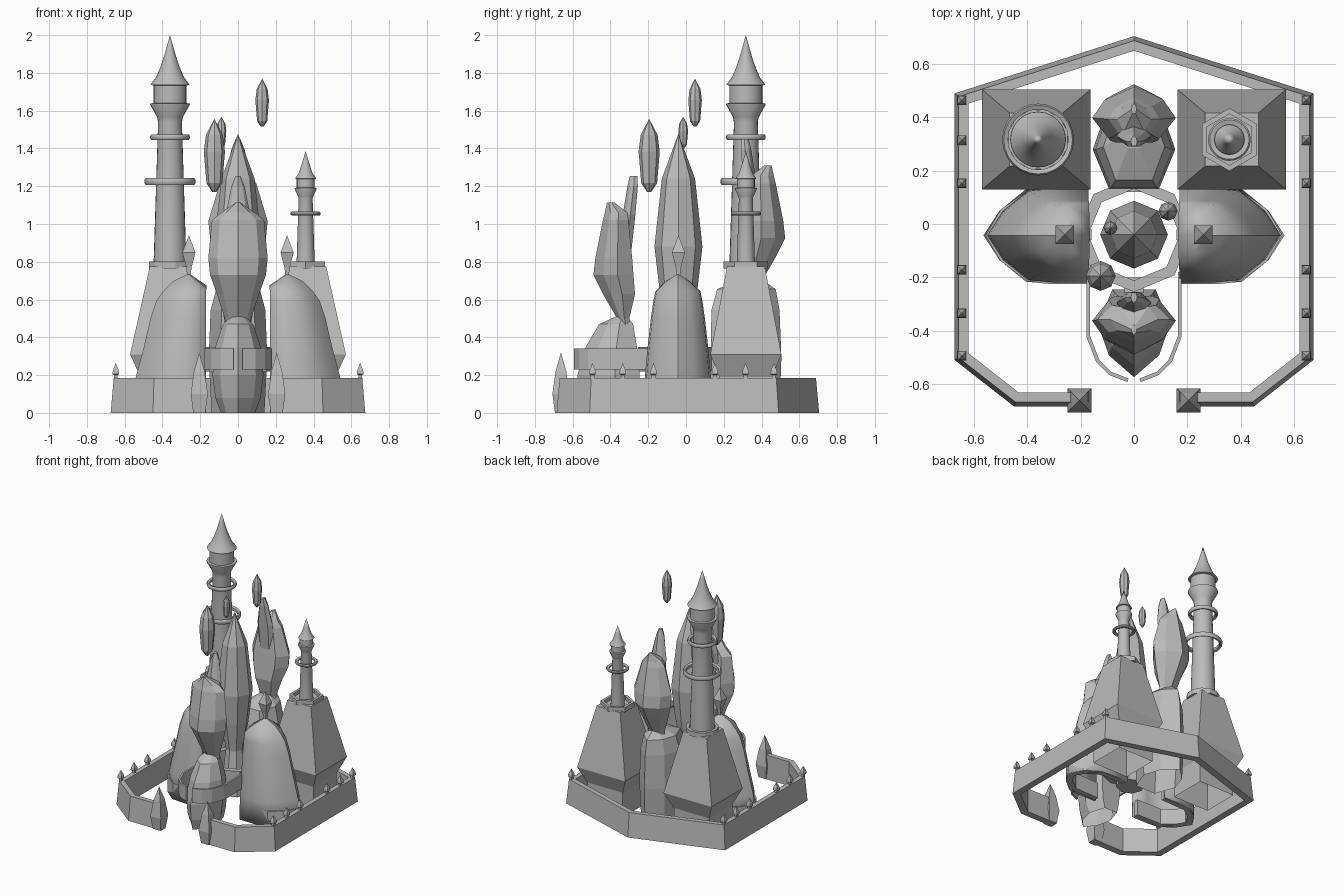
import bpy, bmesh, math
from mathutils import Vector

if "Cube" in bpy.data.objects:
    bpy.data.objects.remove(bpy.data.objects["Cube"])

stone = bpy.data.materials.new("grey_stone")
stone.diffuse_color = (0.5, 0.5, 0.5, 1)
stone.use_nodes = True
stone.node_tree.nodes["Principled BSDF"].inputs["Base Color"].default_value = stone.diffuse_color


def loft(name, rows, closed=True, cap=(True, True), loop=False, smooth=False):
    """Skin a list of point rows; closed joins each row, loop joins last row to first."""
    bm = bmesh.new()
    vs = [[bm.verts.new(p) for p in r] for r in rows]
    n = len(rows[0])
    pairs = list(zip(vs, vs[1:])) + ([(vs[-1], vs[0])] if loop else [])
    for a, b in pairs:
        for i in range(n if closed else n - 1):
            j = (i + 1) % n
            bm.faces.new((a[i], a[j], b[j], b[i]))
    for wanted, ring in zip(cap, (vs[0], vs[-1])):
        if wanted:
            bm.faces.new(ring)
    bmesh.ops.remove_doubles(bm, verts=bm.verts, dist=0.0005)
    bmesh.ops.recalc_face_normals(bm, faces=bm.faces)
    me = bpy.data.meshes.new(name)
    bm.to_mesh(me)
    bm.free()
    me.materials.append(stone)
    ob = bpy.data.objects.new(name, me)
    bpy.context.collection.objects.link(ob)
    if smooth:
        bpy.ops.object.select_all(action='DESELECT')
        ob.select_set(True)
        bpy.context.view_layer.objects.active = ob
        bpy.ops.object.shade_smooth_by_angle(angle=math.radians(35))
    return ob


def ngon(x, y, z, r, n, phase=0.0):
    return [(x + r * math.cos(phase + math.tau * i / n),
             y + r * math.sin(phase + math.tau * i / n), z) for i in range(n)]


def lathe(name, x, y, prof, n=24, phase=0.0, loop=False, smooth=False):
    rows = [ngon(x, y, z, max(r, 0.0001), n, phase) for r, z in prof]
    return loft(name, rows, cap=(not loop, not loop), loop=loop, smooth=smooth)


def rect(x, y, z, hx, hy):
    return [(x - hx, y - hy, z), (x + hx, y - hy, z), (x + hx, y + hy, z), (x - hx, y + hy, z)]


def box(name, x, y, z0, z1, hx, hy):
    return loft(name, [rect(x, y, z0, hx, hy), rect(x, y, z1, hx, hy)])


def sweep(name, path, section):
    """Mitred sweep; section is (distance to the right of the path, height)."""
    pts = [Vector(p) for p in path]
    rows = []
    for i, p in enumerate(pts):
        d = [(b - a).normalized() for a, b in zip(pts[max(i - 1, 0):i + 2], pts[max(i - 1, 0) + 1:i + 2])]
        ns = [Vector((v.y, -v.x)) for v in d]
        m = sum(ns, Vector((0, 0))).normalized()
        m /= m.dot(ns[0])
        rows.append([(p.x + m.x * o, p.y + m.y * o, z) for o, z in section])
    return loft(name, rows)


# Perimeter wall with open gate
half = [(-.17, -.685), (-.45, -.685), (-.674, -.51), (-.674, .49)]
path = half + [(0, .705)] + [(-x, y) for x, y in reversed(half)]
sweep("perimeter_wall", path, [(0, 0), (.016, .185), (.052, .185), (.052, 0)])

for s in (-1, 1):
    # Gate posts and wall spikes
    lathe("gate_post", s * .205, -.662,
          [(.045, 0), (.064, .1), (.04, .22), (0, .32)], 4, math.pi / 4)
    for y in (.465, .315, .153, -.172, -.335, -.495):
        lathe("wall_spike", s * .647, y,
              [(.014, .18), (.014, .2), (.025, .205), (.022, .225), (0, .265)], 4, math.pi / 4)

    # Flared square tower bases, open underneath
    loft("tower_base", [rect(s * .367, .317, z, hx, hy) for z, hx, hy in
                        ((0, .15, .14), (.19, .15, .14), (.31, .204, .188), (.775, .1, .1))],
         cap=(False, True))

    # Pointed hood shells at the sides
    rows = []
    for z, tip, w in ((0, .557, .175), (.18, .535, .168), (.35, .49, .152), (.5, .455, .135),
                      (.59, .425, .122), (.64, .39, .112), (.69, .34, .06)):
        prof = [(0, 1), (.35, 1), (.6, .95), (.85, .5), (1, 0)]
        pts = [(.17 + f * (tip - .17), -g * w) for f, g in prof]
        pts += [(x, -y) for x, y in reversed(pts[:-1])]
        rows.append([(s * x, y - .043, min(z, .655 + (x - .17) * .6)) for x, y in pts])
    rows.append([(s * (.17 if i in (0, 8) else .26), -.043, .668 if i in (0, 8) else .73)
                 for i in range(9)])
    shell = loft("side_hood", rows, closed=False, cap=(False, False), smooth=True)
    sol = shell.modifiers.new("thickness", 'SOLIDIFY')
    sol.thickness, sol.offset = .016, 0

    # Thick foot along the bottom of each hood
    foot = [(s * x, y) for x, y in ((.18, -.22), (.4, -.215), (.5, -.14), (.557, -.043),
                                    (.5, .055), (.4, .125), (.18, .132))]
    sweep("hood_foot", foot, [(0, 0), (0, .12), (-s * .045, .12), (-s * .045, 0)])

    # Diamond finial above each hood
    lathe("hood_finial", s * .26, -.04, [(.008, .7), (.02, .77), (.049, .85), (0, .94)],
          4, math.pi / 4)

    # Arms of the central ring
    box("ring_arm", s * .21, -.04, .24, .33, .05, .02)
    box("ring_arm", 0, -.04 + s * .19, .24, .33, .035, .03)


# Round turrets, the second one smaller
def turret(x, prof, rings, parapet, n_parapet, phase):
    lathe("turret", x, .317, prof, 24, smooth=True)
    for r, z, t in rings:
        lathe("turret_ring", x, .317, [(r - .022, z - t * .6), (r - .006, z - t), (r, z - t * .4),
              (r, z + t * .4), (r - .006, z + t), (r - .022, z + t * .6)], 24, loop=True, smooth=True)
    lathe("parapet", x, .317, [(parapet - .022, .765), (parapet, .765), (parapet, .802),
          (parapet - .022, .802)], n_parapet, phase, loop=True)


turret(-.36, [(.088, .76), (.077, 1.1), (.063, 1.54), (.068, 1.565), (.105, 1.632), (.105, 1.638),
              (.087, 1.64), (.087, 1.733), (.104, 1.737), (.075, 1.775), (.055, 1.82),
              (.034, 1.88), (.017, 1.94), (0, 2.0)],
       [(.105, 1.46, .015), (.135, 1.225, .018)], .115, 12, .26)
turret(.358, [(.049, .76), (.037, 1.135), (.04, 1.145), (.058, 1.185), (.058, 1.19), (.047, 1.193),
              (.047, 1.237), (.056, 1.24), (.036, 1.27), (.02, 1.32), (0, 1.385)],
       [(.08, 1.055, .01)], .118, 6, math.pi / 2)

# Central spire, its pedestal and the surrounding ring
lathe("central_spire", 0, -.04, [(.06, .42), (.1, .65), (.127, .88), (.088, 1.24), (0, 1.478)], 8)
lathe("spire_pedestal", 0, -.04, [(.1, .1), (.09, .2), (.06, .45)], 8)
lathe("central_ring", 0, -.04, [(.172, .22), (.212, .22), (.215, .35), (.172, .35)], 8, loop=True)

# Collar sweeping around the front rock
for s in (-1, 1):
    arc = [(s * .165, -.18), (s * .165, -.42), (s * .13, -.51), (s * .085, -.555), (s * .02, -.58)]
    sweep("front_collar", arc, [(0, .23), (0, .34), (-s * .014, .34), (-s * .014, .23)])


# Faceted leaning rocks with a sharp outer edge
def rock(name, table, back, cap=(True, True)):
    rows = []
    for z, y0, y1, w in table:
        d = y1 - y0
        pts = [(0, y0), (w * .7, y0 + d * .25), (w, y0 + d * .6), (w * .6, y1),
               (-w * .6, y1), (-w, y0 + d * .6), (-w * .7, y0 + d * .25)]
        rows.append([(x, .035 - y, z + .195) if back else (x, y, z) for x, y in pts])
    loft(name, rows, cap=cap)


for back, side, top in ((False, "front", 1), (True, "back", .7)):
    rock(side + "_crystal", [(.34, -.34, -.265, .06), (.5, -.365, -.3, .07), (.63, -.44, -.27, .112),
         (.73, -.49, -.278, .148), (.82, -.48, -.285, .157), (1.02, -.44, -.305, .138 * top),
         (1.06, -.43, -.31, .09 * top), (1.115, -.418, -.38, .01)], back)
    rock(side + "_shard", [(.85, -.35, -.29, .06), (1.05, -.335, -.268, .065),
         (1.2, -.31, -.255, .035), (1.255, -.297, -.258, .012)], back)
rock("front_rock", [(0, -.55, -.25, .09), (.08, -.57, -.25, .12), (.2, -.575, -.245, .135),
     (.35, -.53, -.26, .12), (.47, -.46, -.28, .08), (.51, -.37, -.31, .04)], False, (False, True))
rock("back_rock", [(-.195, -.46, -.09, .14), (.1, -.47, -.095, .155), (.35, -.46, -.1, .145),
     (.46, -.44, -.13, .115), (.51, -.37, -.25, .04)], True, (False, True))

# Floating crystals
for x, y, z0, z1, r in ((.128, .048, 1.515, 1.77, .036), (-.125, -.195, 1.17, 1.557, .056),
                        (-.088, -.015, 1.4, 1.568, .026)):
    lathe("floating_crystal", x, y, [(r * f, z0 + (z1 - z0) * t) for f, t in
          ((.2, 0), (.75, .12), (1, .55), (.8, .78), (0, 1))], 8)
